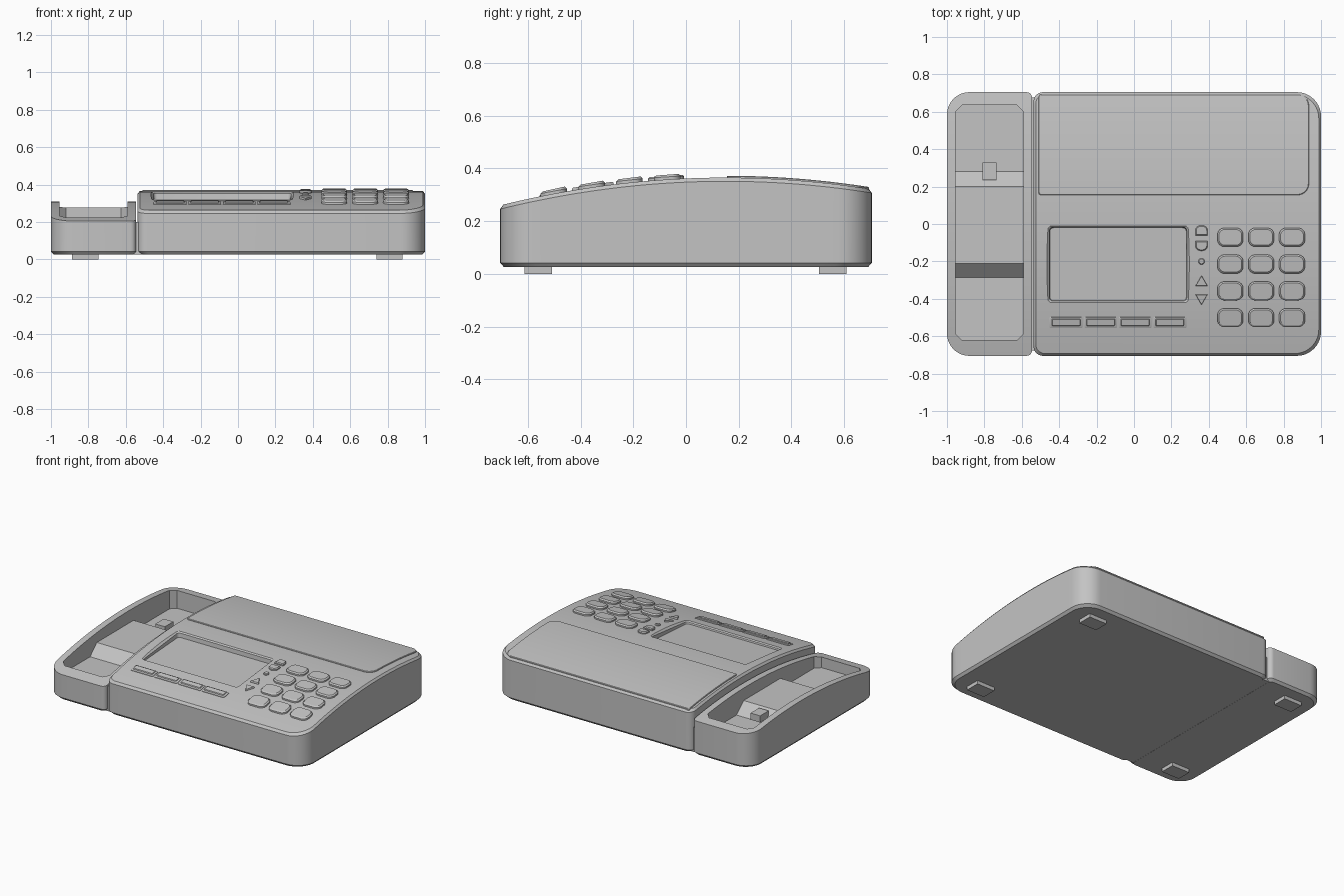
import bpy, bmesh, math
from mathutils import Vector

if "Cube" in bpy.data.objects:
    bpy.data.objects.remove(bpy.data.objects["Cube"])

grey = bpy.data.materials.new("warm_grey_plastic")
grey.diffuse_color = (0.55, 0.55, 0.55, 1)
grey.use_nodes = True
grey.node_tree.nodes["Principled BSDF"].inputs["Base Color"].default_value = grey.diffuse_color


def top(y, drop=0.0):
    """Height of the arched upper surface."""
    return 0.365 - drop - 0.144 * (y - 0.15) ** 2


def slope(y):
    return -0.288 * (y - 0.15)


def finish(name, bm, angle=30):
    bmesh.ops.recalc_face_normals(bm, faces=bm.faces)
    me = bpy.data.meshes.new(name)
    bm.to_mesh(me)
    bm.free()
    ob = bpy.data.objects.new(name, me)
    bpy.context.collection.objects.link(ob)
    me.materials.append(grey)
    select(ob)
    bpy.ops.object.shade_smooth_by_angle(angle=math.radians(angle))
    return ob


def select(ob):
    bpy.ops.object.select_all(action='DESELECT')
    ob.select_set(True)
    bpy.context.view_layer.objects.active = ob


def arched_body(name, x0, x1, y0, y1, rl, rr, levels):
    """Shell with rounded plan corners; levels are (inset, height function)."""
    bm = bmesh.new()
    big, h, mid = max(rl, rr), (y1 - y0) / 2, (y0 + y1) / 2
    low = [-h + big * (1 - math.cos(i * math.pi / 20)) for i in range(11)]
    flat = [(-1 + i / 12) * (h - big) for i in range(1, 24)]
    ts = low + flat + [-t for t in reversed(low)]
    rows_all = []
    for inset, zf in levels:
        rows = []
        for t in ts:
            def pull(r):
                d = max(0.0, abs(t) - (h - r))
                return r - math.sqrt(max(0.0, r * r - d * d))
            y = mid + t * (h - inset) / h
            rows.append([bm.verts.new((x0 + inset + pull(rl), y, zf(y))),
                         bm.verts.new((x1 - inset - pull(rr), y, zf(y)))])
        rows_all.append(rows)
    for rows in (rows_all[0], rows_all[-1]):
        for a, b in zip(rows, rows[1:]):
            bm.faces.new((a[0], a[1], b[1], b[0]))
    for lo, hi in zip(rows_all, rows_all[1:]):
        ra = [r[0] for r in lo] + [r[1] for r in reversed(lo)]
        rb = [r[0] for r in hi] + [r[1] for r in reversed(hi)]
        for i in range(len(ra)):
            j = (i + 1) % len(ra)
            bm.faces.new((ra[i], ra[j], rb[j], rb[i]))
    return finish(name, bm)


def loft(name, rings, angle=30):
    """Closed solid through matching rings of points."""
    bm = bmesh.new()
    vs = [[bm.verts.new(p) for p in ring] for ring in rings]
    n = len(vs[0])
    for a, b in zip(vs, vs[1:]):
        for i in range(n):
            bm.faces.new((a[i], a[(i + 1) % n], b[(i + 1) % n], b[i]))
    bm.faces.new(vs[0])
    bm.faces.new(vs[-1])
    return finish(name, bm, angle)


def rounded(w, d, r, seg=4):
    pts = []
    for k, (sx, sy) in enumerate([(1, 1), (-1, 1), (-1, -1), (1, -1)]):
        for i in range(seg + 1):
            a = (k + i / seg) * math.pi / 2
            pts.append((sx * (w / 2 - r) + r * math.cos(a),
                        sy * (d / 2 - r) + r * math.sin(a)))
    return pts


def pad(name, outline, cx, cy, height, edge=0.008):
    """Raised button lying on the arched surface."""
    w = max(abs(p[0]) for p in outline)
    d = max(abs(p[1]) for p in outline)

    def ring(inset, lift):
        return [(cx + x * (1 - inset / w), cy + y * (1 - inset / d),
                 top(cy) + slope(cy) * y + lift) for x, y in outline]
    return loft(name, [ring(0, -0.012), ring(0, height * 0.55),
                       ring(edge, height)])


def cut(target, cutter):
    cutter.hide_render = True
    m = target.modifiers.new("cut", 'BOOLEAN')
    m.object, m.operation, m.solver = cutter, 'DIFFERENCE', 'EXACT'
    select(target)
    bpy.ops.object.modifier_apply(modifier="cut")
    bpy.data.objects.remove(cutter)
    bpy.ops.object.shade_smooth_by_angle(angle=math.radians(30))


def box(name, x0, x1, y0, y1, z0, z1):
    c = [(x0, y0), (x1, y0), (x1, y1), (x0, y1)]
    return loft(name, [[(x, y, z) for x, y in c] for z in (z0, z1)])


# main housing with chamfered base and top edge
base = [(0.015, lambda y: 0.025), (0, lambda y: 0.042)]
body = arched_body("main_housing", -0.537, 1.0, -0.705, 0.705, 0.05, 0.13,
                   base + [(0, lambda y: top(y) - 0.014), (0.012, top)])

# sunken display
sx, sy = -0.085, -0.215
def display_ring(w, d, zf):
    return [(sx + x, sy + y, zf(sy + y)) for x, y in rounded(w, d, 0.02)]
cut(body, loft("display_cutter", [
    display_ring(0.73, 0.39, lambda y: 0.312 + 0.06 * (y - sy)),
    display_ring(0.735, 0.395, lambda y: top(y) - 0.008),
    display_ring(0.775, 0.435, lambda y: top(y) + 0.012)]))

# handset cradle with open well
cradle = arched_body("handset_cradle", -1.0, -0.545, -0.705, 0.705, 0.12, 0.03,
                     base + [(0, lambda y: top(y, 0.055))])
wx0, wx1, wy0, wy1, c = -0.955, -0.59, -0.62, 0.635, 0.035
well = [(wx0 + c, wy0), (wx1 - c, wy0), (wx1, wy0 + c), (wx1, wy1 - c),
        (wx1 - c, wy1), (wx0 + c, wy1), (wx0, wy1 - c), (wx0, wy0 + c)]
cut(cradle, loft("well_cutter", [[(x, y, z) for x, y in well]
                                 for z in (0.15, 0.5)]))

# raised rest across the well and its hook tab
rest = [(-0.285, 0.145), (-0.285, 0.15), (-0.21, 0.222),
        (0.2, 0.222), (0.28, 0.15), (0.28, 0.145)]
loft("handset_rest", [[(x, y, z) for y, z in rest]
                      for x in (wx0 - 0.005, wx1 + 0.005)])
box("hook_tab", -0.81, -0.735, 0.235, 0.33, 0.175, 0.222)

# web joining cradle and housing
box("joining_web", -0.58, -0.5, -0.675, 0.675, 0.0255, 0.2)

# rear lid
arched_body("rear_lid", -0.51, 0.935, 0.155, 0.694, 0.012, 0.06,
            [(0, lambda y: top(y) - 0.01), (0, lambda y: top(y) + 0.004),
             (0.003, lambda y: top(y) + 0.007)])

# number keys with bulging sides
key = []
for x, y in rounded(0.13, 0.096, 0.03):
    key.append((x, y))
bulged = [(x * (1 + 0.07 * (1 - (y / 0.048) ** 2)),
           y * (1 + 0.07 * (1 - (x / 0.065) ** 2))) for x, y in key]
for row in range(4):
    for col in range(3):
        pad("number_key", bulged, 0.515 + 0.165 * col, -0.071 - 0.1435 * row, 0.018)

# soft keys: thin frame with a raised bar inside
for i in range(4):
    x = -0.363 + 0.185 * i
    pad("soft_key_frame", rounded(0.175, 0.06, 0.004, 1), x, -0.526, 0.006, 0.004)
    pad("soft_key", rounded(0.152, 0.038, 0.003, 1), x, -0.526, 0.012, 0.003)

# half-round buttons, round button and arrow buttons
half = [(0.033, -0.027), (0.033, 0.0)] + [
    (0.033 * math.cos(i * math.pi / 8), 0.027 * math.sin(i * math.pi / 8))
    for i in range(1, 8)] + [(-0.033, 0.0), (-0.033, -0.027)]
tri = [(0.032, -0.028), (0, 0.028), (-0.032, -0.028)]
disc = [(0.017 * math.cos(i * math.pi / 8), 0.017 * math.sin(i * math.pi / 8))
        for i in range(16)]
flip = lambda pts: [(x, -y) for x, y in pts]
pad("upper_half_button", half, 0.361, -0.034, 0.014, 0.005)
pad("lower_half_button", flip(half), 0.361, -0.117, 0.014, 0.005)
pad("round_button", disc, 0.361, -0.2, 0.01, 0.004)
pad("up_arrow_button", tri, 0.361, -0.303, 0.01, 0.003)
pad("down_arrow_button", flip(tri), 0.361, -0.405, 0.01, 0.003)

# feet
for x in (-0.817, 0.81):
    for y in (-0.56, 0.557):
        box("foot", x - 0.07, x + 0.07, y - 0.052, y + 0.052, 0.0, 0.03)
